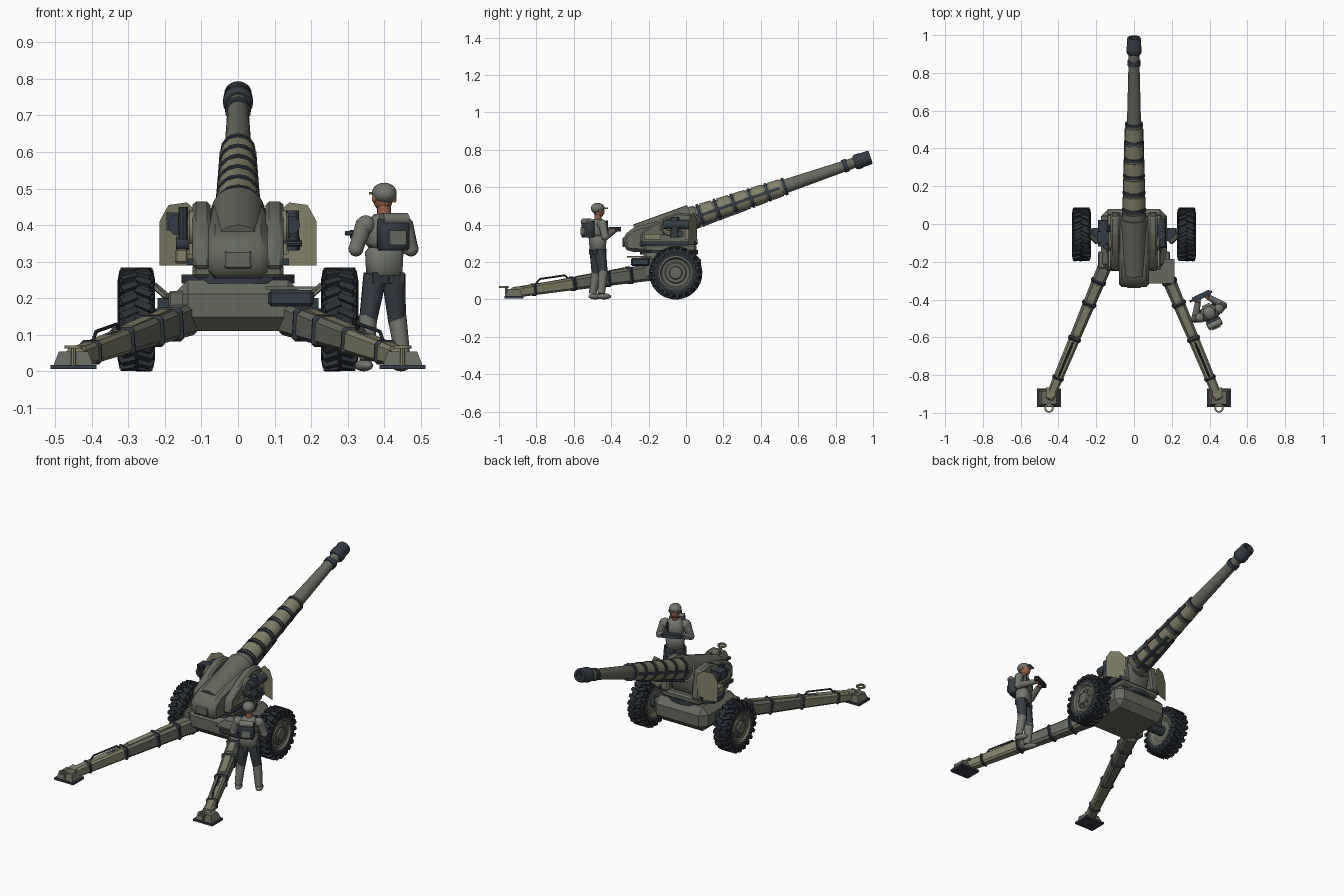
import bpy, bmesh, math
from math import sin, cos, pi
from mathutils import Vector, Matrix

if "Cube" in bpy.data.objects:
    bpy.data.objects.remove(bpy.data.objects["Cube"])


def material(name, *rgb):
    m = bpy.data.materials.new(name)
    m.use_nodes = True
    m.diffuse_color = (*rgb, 1)
    m.node_tree.nodes["Principled BSDF"].inputs["Base Color"].default_value = (*rgb, 1)
    return m


green = material("grey green paint", .13, .14, .11)
tan = material("tan paint", .22, .215, .14)
steel = material("dark steel", .036, .045, .058)
rubber = material("tyre rubber", .025, .03, .037)
cloth = material("uniform grey", .17, .18, .155)
navy = material("trouser navy", .04, .048, .06)
skin = material("skin", .30, .12, .065)

Z = Vector((0, 0, 1))
bm = bmesh.new()


def frame(a, b, up=Z):
    """Matrix with local z from a towards b and local y near up."""
    z = (Vector(b) - Vector(a)).normalized()
    if abs(z.dot(up)) > .99:
        up = Vector((0, 1, 0))
    x = Vector(up).cross(z).normalized()
    return Matrix((x, z.cross(x), z)).transposed().to_4x4()


def box(c, s):
    bmesh.ops.create_cube(bm, size=1, matrix=Matrix.Translation(c) @ Matrix.Diagonal((*s, 1)))


def beam(a, b, w, h, up=Z, taper=1):
    a, b = Vector(a), Vector(b)
    m = Matrix.Translation((a + b) / 2) @ frame(a, b, up) @ Matrix.Diagonal((w, h, (b - a).length, 1))
    for v in bmesh.ops.create_cube(bm, size=1)["verts"]:
        if v.co.z > 0:
            v.co.xy *= taper
        v.co = m @ v.co


def rod(a, b, r, r2=None, n=16):
    a, b = Vector(a), Vector(b)
    bmesh.ops.create_cone(bm, cap_ends=True, segments=n, radius1=r, radius2=r if r2 is None else r2,
                          depth=(b - a).length, matrix=Matrix.Translation((a + b) / 2) @ frame(a, b))


def blob(c, s):
    bmesh.ops.create_uvsphere(bm, u_segments=14, v_segments=9, radius=1,
                              matrix=Matrix.Translation(c) @ Matrix.Diagonal((*s, 1)))


def lathe(origin, axis, pts, n=32):
    """Revolve (distance, radius) points about the axis."""
    m = Matrix.Translation(origin) @ frame((0, 0, 0), axis)
    rings = [[bm.verts.new(m @ Vector((r * cos(k * 2 * pi / n), r * sin(k * 2 * pi / n), d)))
              for k in range(n)] for d, r in pts]
    for p, q in zip(rings, rings[1:]):
        for k in range(n):
            bm.faces.new((p[k - 1], p[k], q[k], q[k - 1]))


def prism(profile, x0, x1):
    """Extrude a (y, z) outline across x."""
    f = bm.faces.new([bm.verts.new((x0, y, z)) for y, z in profile])
    new = bmesh.ops.extrude_face_region(bm, geom=[f])["geom"]
    bmesh.ops.translate(bm, vec=(x1 - x0, 0, 0), verts=[g for g in new if isinstance(g, bmesh.types.BMVert)])


def finish(name, mat, mirror=False, bevel=0, angle=35, place=None):
    global bm
    bmesh.ops.remove_doubles(bm, verts=bm.verts, dist=.00005)
    bmesh.ops.recalc_face_normals(bm, faces=bm.faces)
    if bevel:
        bmesh.ops.bevel(bm, geom=bm.edges[:], offset=bevel, segments=1, affect='EDGES', clamp_overlap=True)
    me = bpy.data.meshes.new(name)
    bm.to_mesh(me)
    bm.free()
    bm = bmesh.new()
    me.materials.append(mat)
    me.shade_smooth()
    me.set_sharp_from_angle(angle=math.radians(angle))
    ob = bpy.data.objects.new(name, me)
    bpy.context.collection.objects.link(ob)
    if mirror:
        ob.modifiers.new("Mirror", 'MIRROR').use_mirror_merge = False
    if place:
        ob.location, ob.rotation_euler = place
    return ob


# Gun tube: everything on one raised axis, addressed by y
def gun(y, side=0, lift=0):
    return Vector((side, y - lift * .32, .423 + .342 * y + lift * .95))


rod(gun(.5), gun(.9), .038, .028, 24)
rod(gun(-.1), gun(.06), .068, .062, 24)
finish("barrel", green)
L = (gun(.987) - gun(.9)).length
lathe(gun(.9), gun(1) - gun(0), [(0, .02), (0, .034), (.01, .041), (L * .4, .041), (L * .45, .038), (L * .9, .038),
                                 (L, .034), (L, .022), (L * .2, .02), (L * .2, 0)], 20)
rod(gun(.84), gun(.865), .035, n=20)
finish("muzzle_brake", steel)
rod(gun(.05), gun(.53), .054, .043, 20)
finish("barrel_sleeve", green)
for i in range(5):
    y = .09 + i * .09
    rod(gun(y), gun(y + .06), .061 - i * .003, .059 - i * .003, 12)
finish("sleeve_panels", tan)
for i in range(6):
    y = .07 + i * .09
    rod(gun(y), gun(y + .014), .063 - i * .003, n=16)
finish("sleeve_bands", steel)
beam(gun(.05, .056), gun(.5, .044), .012, .016)
beam(gun(.05, .03, -.05), gun(.3, .02, -.045), .02, .02)
finish("sleeve_rails", steel, mirror=True)

# Breech
prism([(-.33, .27), (-.335, .34), (-.28, .385), (0, .46), (.05, .41), (.03, .29), (-.1, .25), (-.3, .255)], -.08, .08)
finish("breech_casing", green, bevel=.018)
rod(gun(-.26), gun(.03), .07, .075, 24)
blob(gun(-.255), (.068, .03, .068))
finish("breech_cylinder", green)
box((0, -.334, .305), (.075, .012, .05))
finish("breech_block", green, bevel=.005)

# Cradle cheeks with trunnion dials
prism([(-.25, .28), (-.24, .36), (-.13, .43), (-.05, .465), (.04, .455), (.065, .29)], .075, .125)
finish("cradle_cheeks", green, mirror=True, bevel=.01)
lathe((.12, -.09, .39), (1, 0, 0), [(0, .05), (.012, .05), (.018, .043), (.012, .036), (.012, .025), (.024, .022), (.024, 0)], 20)
box((.128, -.18, .335), (.012, .09, .03))
box((.13, .02, .37), (.016, .05, .1))
finish("cheek_fittings", tan, mirror=True)
beam((.13, -.24, .3), (.13, .05, .3), .02, .018)
rod((.12, -.03, .35), (.17, -.03, .35), .018)
finish("cheek_rail", steel, mirror=True)

# Shield plates, swept back at the outside
f = bm.faces.new([bm.verts.new((x, .1 - x * .4, z)) for x, z in
                  [(.105, .29), (.215, .29), (.215, .41), (.19, .455), (.14, .462), (.105, .43)]])
bmesh.ops.solidify(bm, geom=[f], thickness=.01)
finish("shield_plates", tan, mirror=True, angle=20)

# Aiming sight and elevation gear
rod((-.16, -.12, .4), (-.16, .02, .4), .03, n=12)
box((-.165, -.07, .41), (.06, .06, .05))
rod((-.15, -.12, .36), (-.15, -.12, .45), .014, n=10)
finish("aiming_sight", steel, angle=30)
box((-.155, -.08, .315), (.035, .06, .04))
finish("sight_box", tan, bevel=.005)
rod((.145, -.06, .33), (.145, -.06, .44), .022, n=12)
rod((.145, -.12, .4), (.145, .03, .4), .025, n=12)
rod((.1, -.12, .35), (.175, -.12, .35), .008, n=8)
finish("elevation_gear", steel)

# Carriage
box((0, -.085, .275), (.25, .28, .04))
finish("upper_carriage", green, bevel=.01)
rod((0, -.09, .24), (0, -.09, .265), .155, n=24)
finish("turntable", steel)
box((0, -.085, .18), (.35, .33, .14))
finish("lower_carriage", green, bevel=.038, angle=20)
rod((.13, -.055, .142), (.25, -.055, .142), .03)
box((.19, -.055, .17), (.06, .07, .06))
finish("axle_arms", steel, mirror=True)
beam((.19, -.1, .2), (.235, -.055, .24), .03, .012)
box((.155, -.19, .17), (.07, .09, .1))
finish("trail_hinges", green, mirror=True, bevel=.006)
box((.145, -.245, .2), (.125, .1, .045))
finish("seat_box", steel, bevel=.008)
box((.145, -.25, .228), (.14, .13, .008))
finish("seat_top", green)

# Wheels
hub = Vector((.278, -.055, .142))
lathe(hub, (1, 0, 0), [(-.042, .085), (-.046, .115), (-.034, .129), (.034, .129), (.046, .115), (.042, .085), (-.042, .085)], 40)
for i in range(22):
    for s in (-1, 1):
        def spot(x, turn, r):
            a = (i + turn + s * .25) * 2 * pi / 22
            return hub + Vector((x * s, r * cos(a), r * sin(a)))
        up = spot(0, .25, 1) - hub
        beam(spot(-.002, 0, .132), spot(.04, .5, .132), .018, .02, up)
        beam(spot(.042, .5, .134), spot(.047, .5, .108), .016, .008, Vector((1, 0, 0)))
finish("tyres", rubber, mirror=True, angle=25)
lathe(hub, (1, 0, 0), [(-.03, 0), (-.03, .06), (-.044, .08), (-.044, .09), (.044, .09), (.046, .082), (.034, .074), (.03, .058),
                       (.036, .052), (.036, .036), (.046, .032), (.048, .018), (.048, 0)], 32)
for k in range(8):
    c = hub + Vector((.036, .044 * cos(k * pi / 4), .044 * sin(k * pi / 4)))
    rod(c, c + Vector((.006, 0, 0)), .005, n=6)
finish("wheel_hubs", green, mirror=True)


# Split trails, addressed by a fraction from hinge to foot
def trail(t, lift=0):
    return Vector((.14, -.19, .145 + lift)).lerp(Vector((.45, -.93, .035 + lift)), t)


def section(t0, t1, extra=0):
    w, h = .075 - .028 * t0 + extra, .088 - .04 * t0 + extra
    beam(trail(t0), trail(t1), w, h, taper=1 - (t1 - t0) * .4)


section(0, .56)
finish("trail_arms", green, mirror=True, bevel=.013, angle=20)
section(.54, 1)
finish("trail_ends", tan, mirror=True, bevel=.01, angle=20)
for t in (.14, .3, .55, .83):
    section(t, t + .03, .012)
finish("trail_bands", steel, mirror=True, bevel=.01, angle=20)
beam(trail(.34, .036), trail(.53, .032), .035, .012)
beam(trail(.18, .04), trail(.29, .037), .03, .012)
finish("trail_top_plates", tan, mirror=True)
beam(trail(.62, .03), trail(.8, .024), .015, .008)
for a, b in ((.58, .62), (.84, .8)):
    rod(trail(a, .02), trail(b, .052), .005, n=8)
rod(trail(.62, .052), trail(.8, .052), .005, n=8)
finish("trail_handles", steel, mirror=True)

# Ground spades and tow eyes
beam((.45, -.92, .015), (.45, -.92, .055), .11, .09, taper=.72)
finish("spades", green, mirror=True)
box((.45, -.92, .012), (.125, .1, .012))
finish("spade_plates", steel, mirror=True)
rod((.45, -.962, .01), (.45, -.962, .066), .007, n=8)
lathe((.45, -.975, .062), Z, [(0, .015), (0, .025), (.009, .025), (.009, .015), (0, .015)], 16)
box((.44, -.89, .062), (.05, .05, .012))
finish("tow_eyes", tan, mirror=True)

# Crewman, built facing +y and then turned
spot_turn = ((.40, -.472, 0), (0, 0, math.radians(25)))


def crew(name, mat, mirror=False, bevel=0):
    finish("crewman_" + name, mat, mirror, bevel, 50, spot_turn)


beam((0, 0, .25), (0, 0, .345), .092, .07, taper=1.08)
beam((0, 0, .335), (0, 0, .43), .105, .08, taper=.8)
crew("jacket", cloth, bevel=.018)
blob((.056, 0, .4), (.027, .027, .027))
rod((.06, 0, .405), (.083, .005, .335), .024, .02, 12)
blob((.083, .005, .335), (.021, .021, .021))
rod((.083, .005, .335), (.03, .08, .365), .02, .015, 12)
crew("arms", cloth, mirror=True)
blob((.024, .088, .368), (.013, .015, .012))
blob((.031, 0, .472), (.005, .009, .011))
crew("hands_and_ears", skin, mirror=True)
rod((0, 0, .415), (0, .003, .46), .019, n=12)
blob((0, .008, .472), (.027, .031, .034))
crew("head", skin)
blob((0, 0, .487), (.034, .038, .029))
box((0, .038, .487), (.045, .025, .007))
crew("cap", cloth)
rod((.027, 0, .265), (.045, .012, .13), .033, .024, 12)
box((.025, 0, .255), (.045, .06, .03))
crew("trousers", navy, mirror=True)
rod((.044, .012, .15), (.055, -.005, .03), .026, .02, 12)
blob((.056, .012, .016), (.02, .042, .016))
crew("boots", cloth, mirror=True)
box((0, -.058, .375), (.082, .045, .09))
box((.035, .037, .38), (.012, .014, .09))
crew("backpack_and_strap", steel, bevel=.008)
rod((-.038, -.065, .415), (.038, -.065, .415), .018, n=12)
box((0, -.084, .365), (.05, .012, .04))
crew("bedroll_and_pouch", cloth)
box((0, .1, .375), (.1, .028, .022))
rod((-.07, .1, .378), (.06, .1, .378), .006, n=8)
crew("hand_tool", steel)
